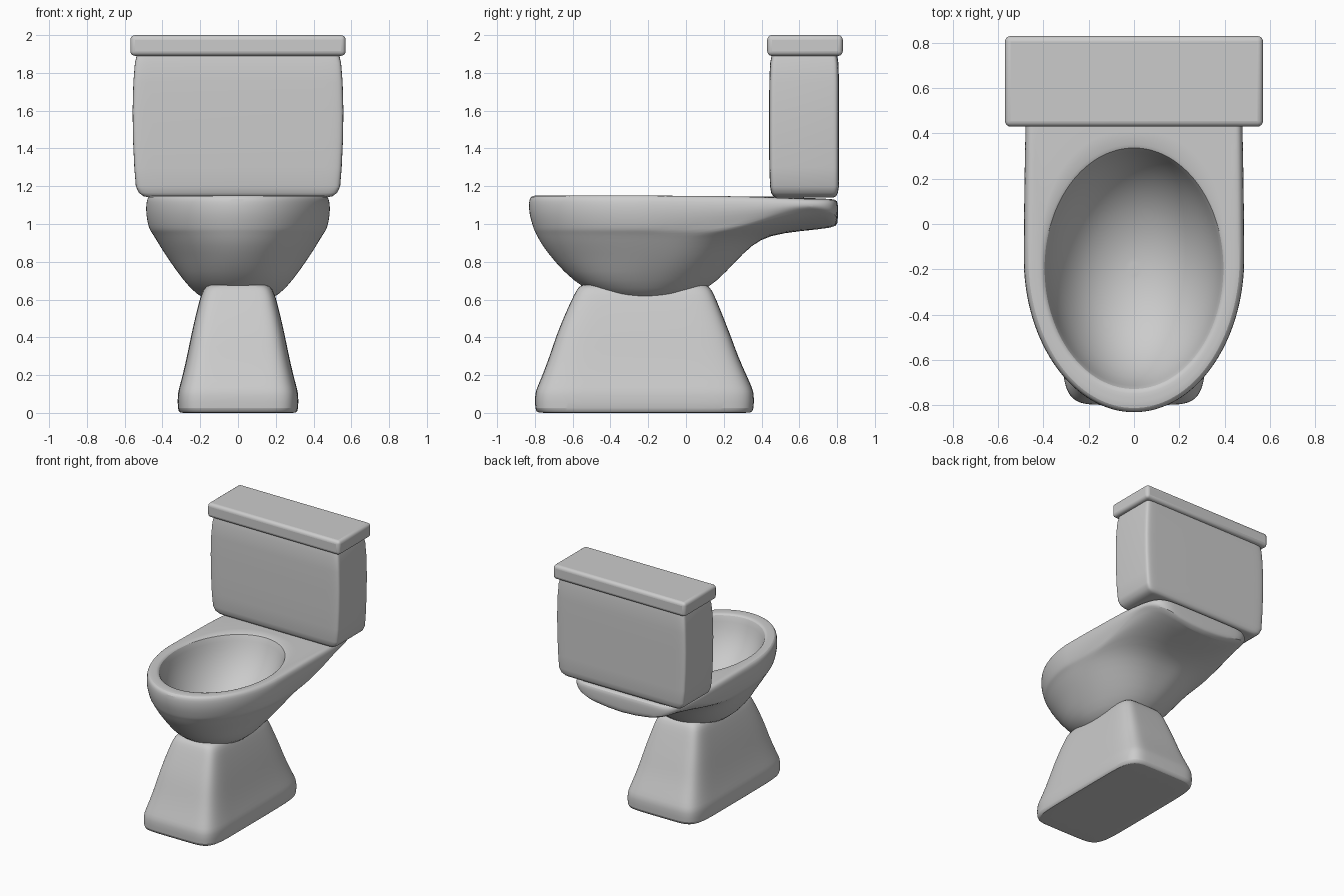
import bpy, bmesh, math

SEG = 64


def smooth(obj, angle=40):
    bpy.ops.object.select_all(action='DESELECT')
    obj.select_set(True)
    bpy.context.view_layer.objects.active = obj
    bpy.ops.object.shade_smooth_by_angle(angle=math.radians(angle))


def ring(bm, z, front, back, width, n=2, lift=0, mid=None, scale=1.0):
    """Superellipse ring: round front, back squared by n, rear part raised by lift."""
    front_n = n if mid is None else 2
    if mid is None:
        mid = (front + back) / 2
    verts = []
    for i in range(SEG):
        a = 2 * math.pi * i / SEG
        c, s = math.cos(a), math.sin(a)
        e = 2 / (n if s > 0 else front_n)
        x = width * scale * math.copysign(abs(c) ** e, c)
        y = mid + scale * math.copysign(abs(s) ** e, s) * (back - mid if s > 0 else mid - front)
        zz = z
        if lift:
            t = min(max((y - 0.15) / 0.55, 0), 1)
            t = t * t * (3 - 2 * t)
            x *= 1 - 0.03 * t
            zz += t * (lift * (x / width) ** 2 if lift > 0 else lift)
        verts.append(bm.verts.new((x, y, zz)))
    return verts


def loft(name, rows, subdivide=1):
    bm = bmesh.new()
    rings = [ring(bm, *rows[0], scale=0.93)]
    rings += [ring(bm, *r) for r in rows]
    rings.append(ring(bm, *rows[-1], scale=0.93))
    for a, b in zip(rings, rings[1:]):
        for i in range(SEG):
            j = (i + 1) % SEG
            bm.faces.new((a[i], a[j], b[j], b[i]))
    bm.faces.new(rings[0][::-1])
    bm.faces.new(rings[-1])
    bmesh.ops.recalc_face_normals(bm, faces=bm.faces)
    mesh = bpy.data.meshes.new(name)
    bm.to_mesh(mesh)
    bm.free()
    obj = bpy.data.objects.new(name, mesh)
    bpy.context.collection.objects.link(obj)
    smooth(obj)
    if subdivide:
        m = obj.modifiers.new("Subdivision", 'SUBSURF')
        m.levels = m.render_levels = subdivide
    return obj


# Pedestal: flared foot, rows are (z, front, back, half width, squareness)
loft("pedestal", [
    (0.0, -0.785, 0.345, 0.308, 7), (0.015, -0.80, 0.36, 0.32, 7),
    (0.10, -0.80, 0.36, 0.32, 7), (0.13, -0.79, 0.352, 0.312, 7),
    (0.20, -0.76, 0.32, 0.293, 7), (0.30, -0.722, 0.275, 0.27, 7),
    (0.40, -0.69, 0.24, 0.25, 7), (0.50, -0.65, 0.20, 0.228, 7),
    (0.60, -0.605, 0.16, 0.203, 7), (0.65, -0.58, 0.137, 0.187, 7),
    (0.675, -0.56, 0.115, 0.165, 7), (0.68, -0.53, 0.09, 0.14, 7)])

# Bowl: outer shell up to the rear shelf, over the rim and down the inside
M = -0.15
loft("bowl", [
    (0.60, -0.40, -0.06, 0.15), (0.62, -0.47, 0.05, 0.215),
    (0.70, -0.60, 0.17, 0.288, 2.2), (0.80, -0.695, 0.26, 0.36, 2.4, 0, M),
    (0.89, -0.765, 0.35, 0.418, 2.7, 0, M), (0.94, -0.79, 0.44, 0.447, 3.2, 0.03, M),
    (0.96, -0.80, 0.60, 0.462, 4.5, 0.08, M), (0.97, -0.805, 0.79, 0.468, 7, 0.12, M),
    (0.99, -0.812, 0.803, 0.476, 8, 0.105, M), (1.05, -0.83, 0.805, 0.488, 8, 0.05, M),
    (1.10, -0.833, 0.805, 0.488, 8, 0.01, M), (1.135, -0.83, 0.80, 0.482, 8, -0.012, M),
    (1.15, -0.815, 0.785, 0.468, 8, -0.018, M), (1.15, -0.79, 0.70, 0.45, 6, -0.014, M),
    (1.15, -0.745, 0.355, 0.41), (1.143, -0.728, 0.335, 0.394),
    (1.11, -0.718, 0.325, 0.386), (1.00, -0.685, 0.28, 0.36),
    (0.88, -0.60, 0.19, 0.295), (0.79, -0.48, 0.07, 0.21),
    (0.74, -0.33, -0.07, 0.10), (0.732, -0.24, -0.16, 0.03)])

# Tank: slightly bulging box with soft lower corners
loft("tank", [
    (1.14, 0.475, 0.78, 0.47, 22), (1.147, 0.462, 0.795, 0.50, 22),
    (1.165, 0.451, 0.804, 0.525, 22), (1.20, 0.445, 0.81, 0.541, 22),
    (1.30, 0.441, 0.81, 0.549, 22), (1.45, 0.44, 0.81, 0.556, 22),
    (1.60, 0.44, 0.81, 0.558, 22), (1.75, 0.441, 0.81, 0.554, 22),
    (1.85, 0.445, 0.807, 0.546, 22), (1.90, 0.455, 0.80, 0.535, 22)], 0)

# Tank lid: rounded slab
bpy.ops.mesh.primitive_cube_add(size=1, location=(0, 0.63, 1.945))
lid = bpy.context.object
lid.name = "tank_lid"
lid.scale = (1.14, 0.40, 0.11)
bpy.ops.object.transform_apply(location=False, rotation=False, scale=True)
bevel = lid.modifiers.new("Bevel", 'BEVEL')
bevel.width = 0.025
bevel.segments = 4
smooth(lid)
